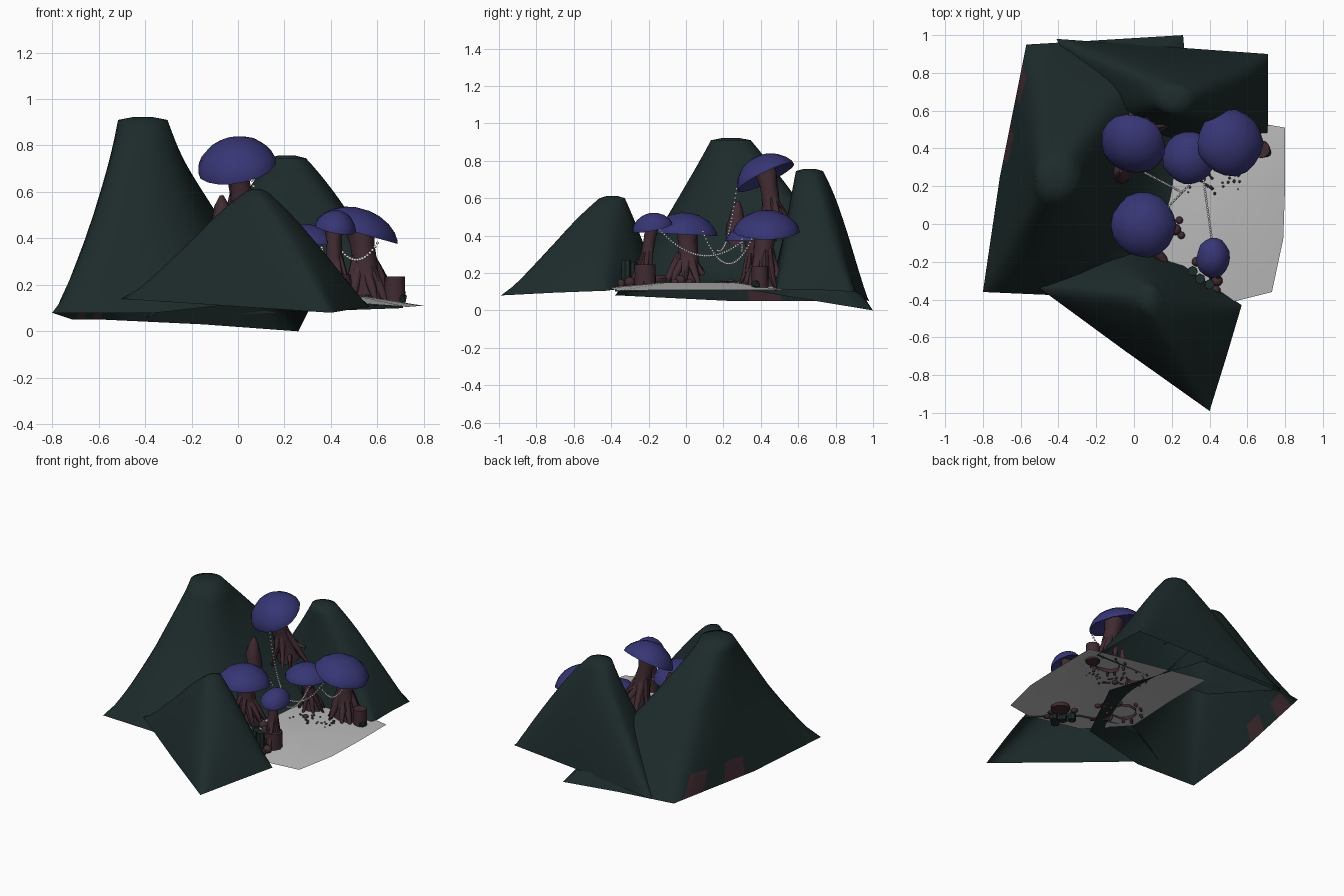
import bpy, bmesh, math, random
from mathutils import Vector, Matrix

if "Cube" in bpy.data.objects:
    bpy.data.objects.remove(bpy.data.objects["Cube"])

random.seed(4)


def mat(name, r, g, b):
    m = bpy.data.materials.new(name)
    m.diffuse_color = (r, g, b, 1)
    m.use_nodes = True
    m.node_tree.nodes["Principled BSDF"].inputs["Base Color"].default_value = m.diffuse_color
    return m


ROCK = mat("dark green rock", .0125, .0235, .0235)
BARK = mat("reddish bark", .052, .024, .031)
CAP = mat("indigo cap", .038, .036, .175)
SAND = mat("pale ground", .5, .5, .5)
LIGHT = mat("white lights", .8, .8, .8)


def finish(bm, name, mats, smooth=50):
    me = bpy.data.meshes.new(name)
    bm.to_mesh(me)
    bm.free()
    for m in mats:
        me.materials.append(m)
    ob = bpy.data.objects.new(name, me)
    bpy.context.collection.objects.link(ob)
    bpy.ops.object.select_all(action='DESELECT')
    ob.select_set(True)
    bpy.context.view_layer.objects.active = ob
    if smooth:
        bpy.ops.object.shade_smooth_by_angle(angle=math.radians(smooth))
    return ob


def loft(bm, rings, closed_top=True):
    """Bridge rings of equal length into quads."""
    vs = [[bm.verts.new(p) for p in ring] for ring in rings]
    n = len(vs[0])
    for a, b in zip(vs, vs[1:]):
        for i in range(n):
            j = (i + 1) % n
            bm.faces.new((a[i], a[j], b[j], b[i]))
    if closed_top:
        bm.faces.new(vs[-1])


# Hollow hills: eight base points (x, y, z, sag), counter-clockwise, lofted to a small flat top
def hill(name, base, top, rx, ry, patches=()):
    n, steps = 64, 14
    cx, cy, cz = top
    a0 = math.atan2(base[0][1] - cy, base[0][0] - cx)
    rings = []
    for k in range(steps + 1):
        t = k / steps
        ring = []
        for i in range(n):
            s, f = divmod(i, 8)
            f /= 8
            p, q = base[s], base[(s + 1) % 8]
            x, y, z, sag = [p[c] * (1 - f) + q[c] * f for c in range(4)]
            a = a0 + i / n * math.tau
            tx, ty = cx + rx * math.cos(a), cy + ry * math.sin(a)
            ring.append(Vector((x + (tx - x) * t, y + (ty - y) * t,
                                z + (cz - z) * t - sag * 4 * t * (1 - t))))
        # round the ridges progressively with height
        for _ in range(min(k * 2, 14)):
            ring = [(ring[i - 1] + ring[i] * 2 + ring[(i + 1) % n]) / 4 for i in range(n)]
        rings.append(ring)
    rings.append([(cx + rx * .4 * math.cos(a0 + i / n * math.tau),
                   cy + ry * .4 * math.sin(a0 + i / n * math.tau), cz + .012) for i in range(n)])
    bm = bmesh.new()
    loft(bm, rings)
    for f in bm.faces:
        c = f.calc_center_median()
        if any((c - Vector(p)).length < r for p, r in patches):
            f.material_index = 1
    return finish(bm, name, [ROCK, BARK], 80)


hill("left_hill", [(-.80, -.36, .08, -.02), (-.35, -.38, .08, .05), (.1, -.32, .13, .20), (.33, .15, .14, .22),
                   (.26, 1.0, 0, -.02), (-.15, .975, .03, -.04), (-.57, .95, .05, -.03), (-.71, .25, .05, 0)],
     (-.41, .24, .91), .11, .11, [((-.61, .74, .08), .10), ((-.67, .41, .08), .10)])
hill("back_hill", [(-.2, .5, .15, .03), (.2, .45, .14, .03), (.71, .48, .11, -.02), (.71, .70, .11, -.04),
                   (.71, .90, .10, -.06), (.15, .94, .08, -.10), (-.41, .98, .05, -.02), (-.3, .74, .1, 0)],
     (.21, .66, .745), .085, .075)
hill("front_hill", [(-.50, -.34, .14, -.04), (-.05, -.67, .11, -.05), (.40, -.99, .08, -.03), (.49, -.70, .095, -.05),
                    (.57, -.43, .105, -.03), (.27, -.22, .13, -.05), (0, -.14, .14, -.02), (-.2, -.18, .14, -.02)],
     (.08, -.395, .60), .05, .07)

# Pale ground sheet: outer edge rising to a slightly raised inner ring
edge = [(.80, .51, .11), (.80, .2, .11), (.79, -.08, .11), (.73, -.36, .105), (.53, -.41, .12),
        (.15, -.35, .14), (-.08, -.1, .14), (-.06, .3, .14), (-.05, .66, .13), (.4, .58, .12)]
edge.reverse()
inner = [(x + (.38 - x) * .6, y + (.08 - y) * .6, .15) for x, y, z in edge]
bm = bmesh.new()
loft(bm, [edge, inner])
finish(bm, "ground_plate", [SAND], 30)


# Mushroom cap: lens dome with hollow underside
def cap(name, centre, r, h, normal, sx=1):
    prof = [(.06, .38), (.5, .30), (.85, .06), (1, -.04), (.985, .10), (.88, .38),
            (.68, .68), (.42, .90), (.16, 1.0)]
    rot = Vector((0, 0, 1)).rotation_difference(Vector(normal)).to_matrix()
    n = 18
    wob = [1 + random.uniform(-.03, .03) for _ in range(n)]
    rings = []
    for pr, pz in prof:
        rings.append([Vector(centre) + rot @ Vector((r * pr * wob[i] * sx * math.cos(i / n * math.tau),
                                                     r * pr * wob[i] * math.sin(i / n * math.tau), h * pz))
                      for i in range(n)])
    bm = bmesh.new()
    loft(bm, rings)
    finish(bm, name, [CAP], 60)


cap("tall_cap", (-.005, .425, .715), .172, .115, (-.2, -.5, 1))
cap("left_cap", (.05, -.005, .41), .172, .112, (0, .05, 1))
cap("middle_cap", (.29, .35, .375), .14, .085, (0, 0, 1))
cap("right_cap", (.51, .43, .43), .178, .10, (.28, 0, 1))
cap("small_cap", (.42, -.18, .445), .107, .075, (.2, -.2, 1), .85)


# Tapered tube through points (x, y, z, radius)
def tube(bm, pts, n=8, wob=.12):
    rings = []
    for k, p in enumerate(pts):
        a, b = pts[max(k - 1, 0)], pts[min(k + 1, len(pts) - 1)]
        d = Vector(b[:3]) - Vector(a[:3])
        rot = Vector((0, 0, 1)).rotation_difference(d).to_matrix()
        rings.append([Vector(p[:3]) + rot @ Vector((math.cos(i / n * math.tau), math.sin(i / n * math.tau), 0))
                      * p[3] * random.uniform(1 - wob, 1 + wob) for i in range(n)])
    loft(bm, rings)


# Gnarled stem with roots splaying out from its foot
def stem(name, foot, head, r, roots, spread):
    bm = bmesh.new()
    f, h = Vector(foot), Vector(head)
    mid = f.lerp(h, .5) + Vector((random.uniform(-.015, .015), random.uniform(-.015, .015), 0))
    tube(bm, [(*f, r * 1.35), (*f.lerp(mid, .5), r * 1.05), (*mid, r * .9), (*mid.lerp(h, .5), r * .9), (*h, r * 1.1)], 10)
    for i in range(roots):
        a = (i + random.uniform(-.25, .25)) / roots * math.tau
        u = Vector((math.cos(a), math.sin(a), 0))
        start = f.lerp(h, random.uniform(.4, .65)) + u * r * .5
        knee = f.lerp(h, .18) + u * (r + spread * .35)
        tip = f + u * (r + spread * random.uniform(.6, 1)) - Vector((0, 0, .01))
        tube(bm, [(*start, r * .38), (*start.lerp(knee, .6), r * .36), (*knee, r * .3), (*tip, r * .12)], 6)
    finish(bm, name, [BARK], 60)


stem("tall_stem", (.05, .50, .38), (-.01, .43, .75), .055, 6, .10)
stem("left_stem", (.08, 0, .13), (.05, 0, .45), .06, 9, .08)
stem("middle_stem", (.31, .38, .13), (.29, .35, .41), .045, 7, .06)
stem("right_stem", (.56, .41, .12), (.52, .43, .46), .06, 9, .07)
stem("small_stem", (.43, -.24, .13), (.41, -.18, .47), .035, 6, .04)

# Broken spire and bare branches beside the tall stem
bm = bmesh.new()
tube(bm, [(-.06, .27, .30, .06), (-.07, .27, .45, .05), (-.07, .275, .54, .03), (-.07, .28, .585, .008)])
tube(bm, [(.04, .49, .54, .02), (.1, .51, .49, .018), (.16, .52, .48, .008)], 6)
tube(bm, [(.03, .5, .48, .02), (.09, .45, .42, .016), (.12, .41, .35, .008)], 6)
tube(bm, [(.09, -.12, .16, .03), (.15, -.19, .16, .03), (.18, -.22, .14, .01)], 6)
finish(bm, "spire_and_branches", [BARK], 60)


def post(bm, x, y, z0, z1, r, n):
    bmesh.ops.create_cone(bm, cap_ends=True, segments=n, radius1=r, radius2=r * .95, depth=z1 - z0,
                          matrix=Matrix.Translation((x, y, (z0 + z1) / 2)))


# Tree stumps and small boulders
bm = bmesh.new()
post(bm, .675, .395, .11, .235, .046, 20)
post(bm, .43, -.22, .12, .245, .06, 20)
finish(bm, "stumps", [BARK], 40)
bm = bmesh.new()
for x, y, z, r in [(.38, -.35, .15, .03), (.43, -.35, .14, .028), (.44, -.3, .15, .03), (.33, -.2, .15, .025),
                   (.22, -.03, .16, .03), (.25, -.06, .15, .02), (.24, .02, .15, .02), (.36, .24, .15, .02)]:
    bmesh.ops.create_icosphere(bm, subdivisions=2, radius=r, matrix=Matrix.Translation((x, y, z)))
finish(bm, "boulders", [BARK], 60)

# Dark stone columns beside the small mushroom
bm = bmesh.new()
for x, y, z in [(.36, -.355, .21), (.40, -.32, .27), (.35, -.29, .26), (.31, -.25, .27)]:
    post(bm, x, y, .10, z, .028, 7)
bmesh.ops.create_icosphere(bm, subdivisions=1, radius=.03, matrix=Matrix.Translation((.70, .38, .14)))
finish(bm, "stone_columns", [ROCK], 30)

# Scattered pebbles
for name, m, count in [("brown_pebbles", BARK, 22), ("dark_pebbles", ROCK, 8)]:
    bm = bmesh.new()
    for _ in range(count):
        p = (random.uniform(.28, .56), random.uniform(.14, .30), .15)
        bmesh.ops.create_icosphere(bm, subdivisions=1, radius=random.uniform(.004, .010),
                                   matrix=Matrix.Translation(p))
    finish(bm, name, [m], 180)


# Garlands of lights hanging between the caps
def garland(name, a, b, drop, beads):
    a, b = Vector(a), Vector(b)
    bm = bmesh.new()
    for i in range(beads + 1):
        t = i / beads
        p = a.lerp(b, t) - Vector((0, 0, drop * 4 * t * (1 - t)))
        bmesh.ops.create_icosphere(bm, subdivisions=2, radius=.0065, matrix=Matrix.Translation(p))
    finish(bm, name, [LIGHT], 180)


garland("tall_garland", (.06, .27, .65), (.25, .17, .32), .10, 28)
garland("left_garland", (.18, .09, .42), (.44, .36, .40), .16, 32)
garland("front_garland", (.42, -.14, .43), (.36, .29, .36), .10, 36)
garland("right_garland", (.45, .30, .34), (.60, .30, .38), .05, 14)
